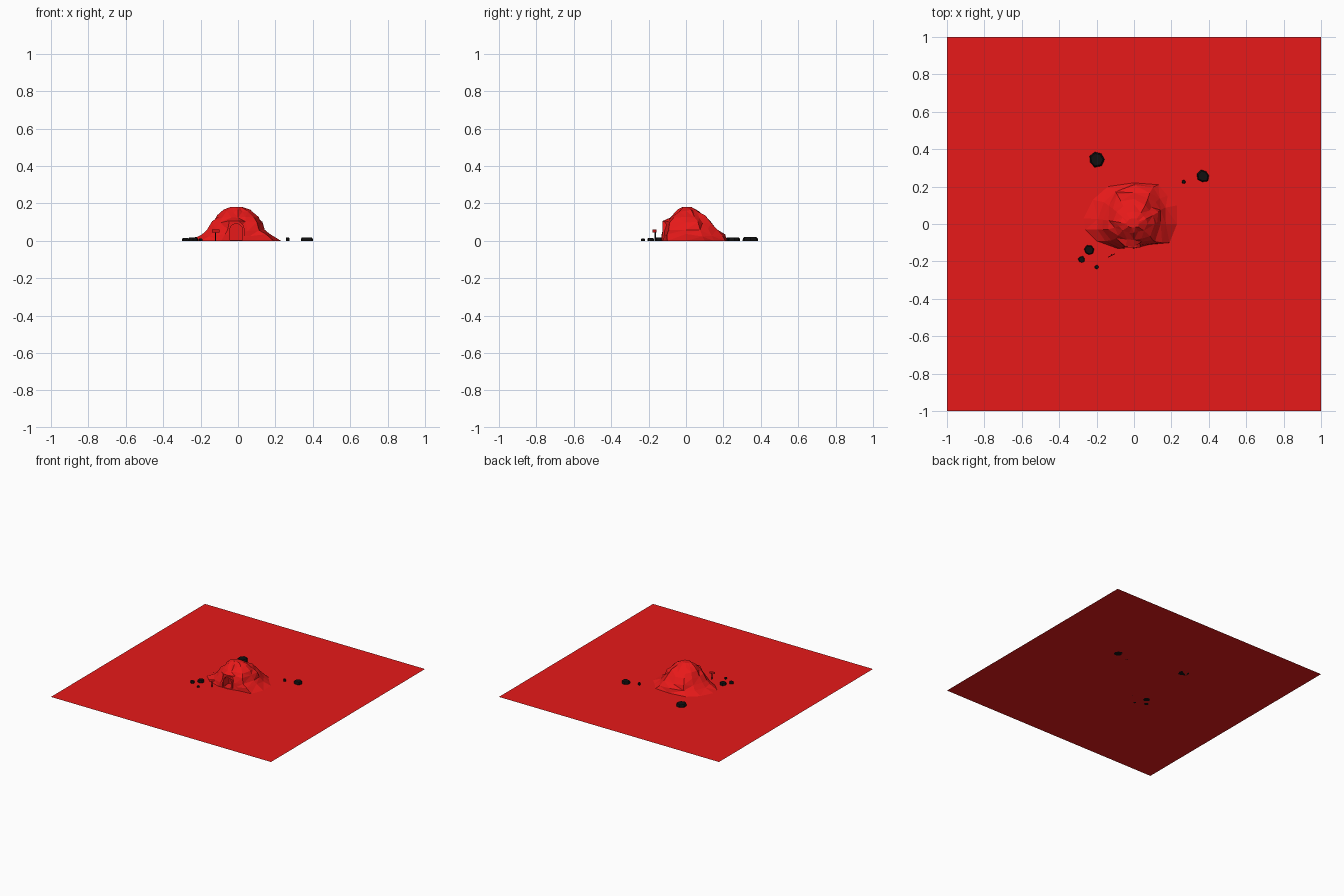
import bpy, bmesh, math, random
from mathutils import Vector

if "Cube" in bpy.data.objects:
    bpy.data.objects.remove(bpy.data.objects["Cube"])
random.seed(4)

def mat(name, col):
    m = bpy.data.materials.new(name)
    m.diffuse_color = (*col, 1)
    m.use_nodes = True
    m.node_tree.nodes["Principled BSDF"].inputs["Base Color"].default_value = m.diffuse_color
    return m

RED = mat("red", (0.8, 0.01, 0.01))
BLACK = mat("black", (0.005, 0.005, 0.005))

def finish(name, bm, m):
    bmesh.ops.recalc_face_normals(bm, faces=bm.faces)
    me = bpy.data.meshes.new(name)
    bm.to_mesh(me)
    bm.free()
    me.materials.append(m)
    ob = bpy.data.objects.new(name, me)
    bpy.context.collection.objects.link(ob)
    return ob

def loft(name, rings, m):
    bm = bmesh.new()
    vs = [[bm.verts.new(p) for p in r] for r in rings]
    n = len(vs[0])
    for a, b in zip(vs, vs[1:]):
        for i in range(n):
            j = (i + 1) % n
            bm.faces.new((a[i], a[j], b[j], b[i]))
    bm.faces.new(vs[0])
    bm.faces.new(vs[-1])
    bmesh.ops.triangulate(bm, faces=bm.faces)
    return finish(name, bm, m)

def box(name, size, loc, rot_z, m):
    bm = bmesh.new()
    bmesh.ops.create_cube(bm, size=1)
    bmesh.ops.scale(bm, vec=size, verts=bm.verts)
    ob = finish(name, bm, m)
    ob.location = loc
    ob.rotation_euler.z = rot_z
    return ob

# ground sheet
bm = bmesh.new()
bmesh.ops.create_grid(bm, x_segments=1, y_segments=1, size=1)
finish("ground", bm, RED)

# rocky mound: footprint rescaled per level (z, left, right, front, back)
foot = [(-.27, .03), (-.22, .13), (-.14, .20), (0, .22), (.13, .21), (.18, .15), (.23, .10),
        (.23, 0), (.19, -.10), (.08, -.11), (0, -.13), (-.09, -.13), (-.20, -.09), (-.26, -.03)]
levels = [(0.0, .27, .23, .13, .22), (.03, .205, .18, .13, .205), (.06, .17, .145, .13, .17),
          (.10, .14, .13, .12, .14), (.13, .115, .11, .09, .11), (.16, .08, .07, .05, .065),
          (.18, .04, .025, .02, .03)]
rings = []
for k, (z, l, r, f, b) in enumerate(levels):
    ring = []
    for x, y in foot:
        s = 1 if k == 0 else random.uniform(.92, 1.03)
        dz = 0 if k in (0, len(levels) - 1) else random.uniform(-.008, .008)
        px = x * (l / .27 if x < 0 else r / .23)
        py = y * (f / .13 if y < 0 else b / .22)
        ring.append((px * s, py * s, z + dz))
    rings.append(ring)
mound = loft("mound", rings, RED)

# arch profile used by the cave opening and its frame
def arch(w, h, y):
    pts = [(-w, y, .004)]
    for i in range(7):
        a = math.pi * (1 - i / 6)
        pts.append((-.01 + w * math.cos(a), y, h - w + w * math.sin(a)))
    pts.append((w, y, .004))
    pts[0] = (-.01 - w, y, .004)
    pts[-1] = (-.01 + w, y, .004)
    return pts

cutter = loft("cave_cutter", [arch(.045, .105, -.25), arch(.037, .095, -.05)], RED)
cutter.hide_render = True
cutter.hide_viewport = True
cut = mound.modifiers.new("cave", "BOOLEAN")
cut.operation = 'DIFFERENCE'
cut.solver = 'EXACT'
cut.object = cutter

# arch frame set inside the opening
bm = bmesh.new()
loops = [[bm.verts.new(p) for p in arch(w, h, y)]
         for w, h, y in ((.046, .106, -.125), (.034, .092, -.125), (.034, .092, -.10), (.046, .106, -.10))]
for k in range(4):
    a, b = loops[k], loops[(k + 1) % 4]
    for i in range(len(a) - 1):
        bm.faces.new((a[i], a[i + 1], b[i + 1], b[i]))
bm.faces.new([l[0] for l in loops])
bm.faces.new([l[-1] for l in loops])
finish("cave_frame", bm, RED)

# small sign post beside the entrance
box("sign_post", (.005, .005, .05), (-.12, -.165, .025), .45, BLACK)
box("sign_board", (.042, .005, .015), (-.12, -.168, .052), .45, RED)

# scattered flat black stones (x, y, radius, height)
stones = [(-.20, .345, .042, .02), (.37, .255, .035, .019), (-.24, -.14, .028, .017),
          (-.28, -.19, .019, .015), (-.20, -.23, .011, .012), (.265, .225, .011, .018)]
for n, (x, y, r, h) in enumerate(stones):
    shape = [random.uniform(.85, 1.05) for _ in range(7)]
    rs = []
    for z, s in ((0, 1), (h * .6, .97), (h, .8)):
        rs.append([(x + r * s * q * math.cos(i * math.tau / 7 + n),
                    y + r * s * q * math.sin(i * math.tau / 7 + n), z) for i, q in enumerate(shape)])
    loft(f"stone_{n + 1}", rs, BLACK)
